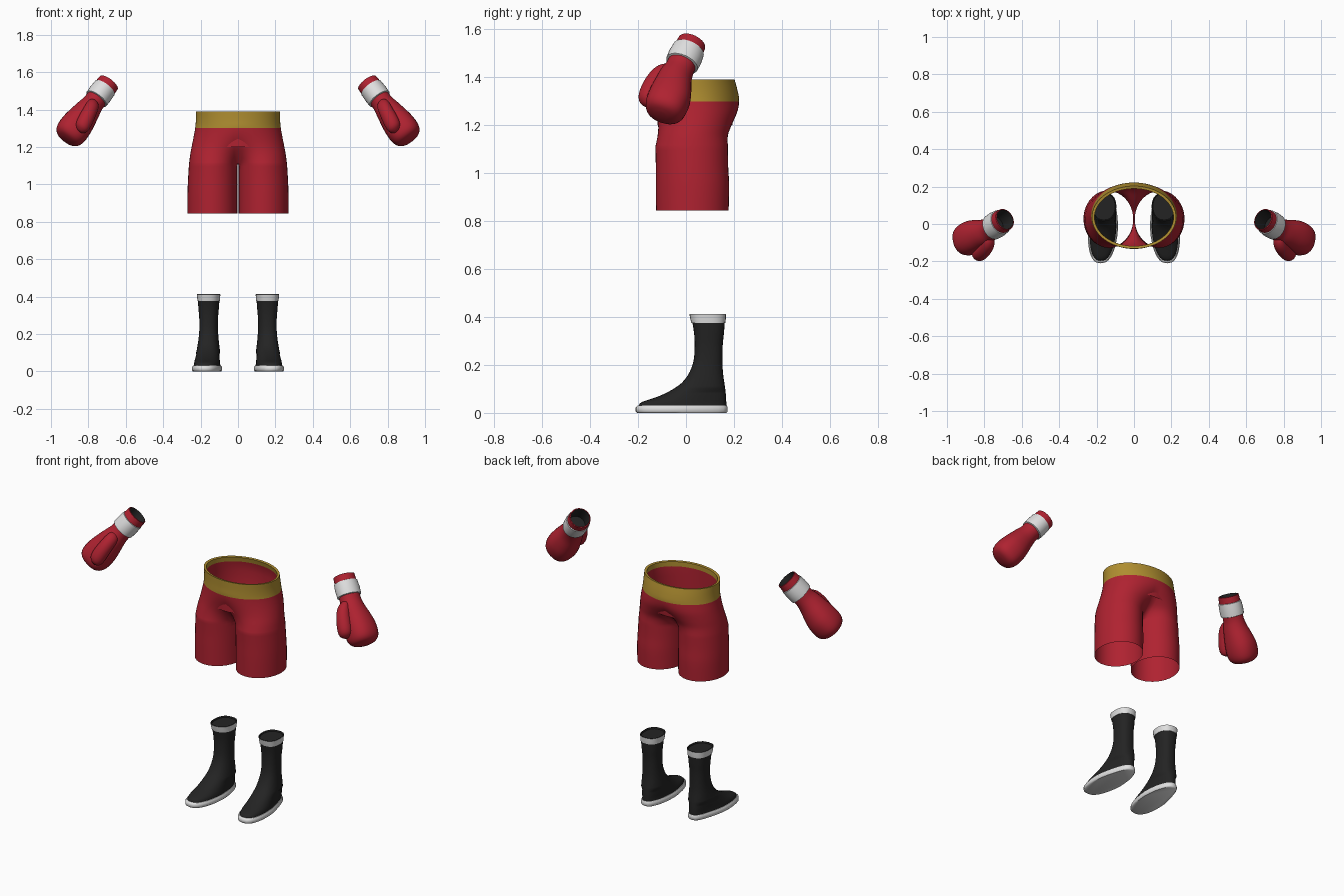
import bpy, bmesh, math
from mathutils import Vector

if "Cube" in bpy.data.objects:
    bpy.data.objects.remove(bpy.data.objects["Cube"])


def material(name, rgb):
    m = bpy.data.materials.new(name)
    m.diffuse_color = (*rgb, 1)
    m.use_nodes = True
    m.node_tree.nodes["Principled BSDF"].inputs["Base Color"].default_value = m.diffuse_color
    return m


RED = material("red", (0.43, 0.016, 0.03))
GOLD = material("gold", (0.43, 0.27, 0.03))
WHITE = material("white", (0.74, 0.74, 0.74))
BLACK = material("black", (0.017, 0.017, 0.017))


def spline(rows, n=3):
    """Smoothly fill in rows of numbers between the given ones."""
    out = []
    for i in range(len(rows) - 1):
        a, b, c, d = (rows[max(i - 1, 0)], rows[i], rows[i + 1],
                      rows[min(i + 2, len(rows) - 1)])
        for k in range(n):
            t = k / n
            out.append([0.5 * (2 * q + (r - p) * t + (2 * p - 5 * q + 4 * r - s) * t * t
                               + (3 * q - p - 3 * r + s) * t ** 3)
                        for p, q, r, s in zip(a, b, c, d)])
    return out + [list(rows[-1])]


def finish(name, bm, mats, angle=50):
    me = bpy.data.meshes.new(name)
    bm.to_mesh(me)
    bm.free()
    ob = bpy.data.objects.new(name, me)
    bpy.context.collection.objects.link(ob)
    for m in mats:
        me.materials.append(m)
    mod = ob.modifiers.new("mirror", 'MIRROR')
    mod.use_clip = True
    mod.merge_threshold = 0.0005
    bpy.ops.object.select_all(action='DESELECT')
    ob.select_set(True)
    bpy.context.view_layer.objects.active = ob
    bpy.ops.object.shade_smooth_by_angle(angle=math.radians(angle))
    return ob


def loft(name, rings, mat, cap_start=True, cap_end=True, angle=50):
    bm = bmesh.new()
    vs = [[bm.verts.new(p) for p in r] for r in rings]
    n = len(vs[0])
    for a, b in zip(vs, vs[1:]):
        for i in range(n):
            j = (i + 1) % n
            bm.faces.new((a[i], a[j], b[j], b[i]))
    if cap_start:
        bm.faces.new(vs[0][::-1])
    if cap_end:
        bm.faces.new(vs[-1])
    bmesh.ops.recalc_face_normals(bm, faces=bm.faces)
    return finish(name, bm, [mat], angle)


def power(v, e):
    return math.copysign(abs(v) ** e, v)


# ---------- shorts: waist shell that splits into two legs ----------
CROTCH = 1.11
M, K = 32, 8  # outer and inner columns of one half


def outer_row(z, a, front, back, w, inset=0.0):
    """Half arc from front centre to back centre; w blends waist into leg."""
    yc, b = (front + back) / 2, (back - front) / 2 - inset
    a -= inset
    pts = []
    for i in range(M + 1):
        s = i / M * 2 - 1
        th, ph = s * math.pi / 2, s * math.radians(163)
        r = a / 2 - 0.002
        wx, wy = a * math.cos(th), yc + b * math.sin(th)
        lx, ly = r + 0.004 + r * math.cos(ph), yc + b * math.sin(ph)
        x, y = wx + (lx - wx) * w, wy + (ly - wy) * w
        if z >= CROTCH - 0.001 and i in (0, M):
            x = 0
        pts.append(Vector((x, y, z)))
    return pts


# height, half width, front, back, leg blend
body = spline([(1.39, 0.225, -0.132, 0.203, 0), (1.345, 0.225, -0.132, 0.215, 0),
               (1.30, 0.229, -0.133, 0.222, 0), (1.25, 0.238, -0.134, 0.222, 0.10),
               (1.20, 0.248, -0.133, 0.207, 0.30), (1.155, 0.256, -0.131, 0.187, 0.62),
               (CROTCH, 0.262, -0.128, 0.175, 1)], 4)
legs = spline([(CROTCH, 0.262, -0.128, 0.175, 1), (1.03, 0.267, -0.126, 0.176, 1),
               (0.95, 0.27, -0.126, 0.18, 1), (0.845, 0.27, -0.125, 0.178, 1)], 4)
lining = [(1.20, 0.248, -0.133, 0.207, 0), (1.30, 0.229, -0.133, 0.222, 0),
          (1.36, 0.225, -0.132, 0.211, 0), (1.388, 0.225, -0.132, 0.203, 0)]
bm = bmesh.new()
rows = [outer_row(*r, inset=0.014) for r in lining] + [outer_row(*r) for r in body + legs[1:]]
grid = [[bm.verts.new(p) for p in r] for r in rows]
for a, b in zip(grid, grid[1:]):
    for i in range(M):
        f = bm.faces.new((a[i], b[i], b[i + 1], a[i + 1]))
        z = f.calc_center_median().z
        inside = a in grid[:3]
        f.material_index = 1 if z > (1.355 if inside else 1.30) else 0
# inner thigh strip closing each leg under the crotch
start = len(lining) + len(body) - 1
inner = []
for k, g in enumerate(grid[start:]):
    r = legs[k]
    yc, b, rx = (r[2] + r[3]) / 2, (r[3] - r[2]) / 2, r[1] / 2 - 0.002
    line = [g[M]]
    for j in range(1, K):
        ph = math.radians(163 + 34 * j / K)
        x = 0 if k == 0 else rx + 0.004 + rx * math.cos(ph)
        line.append(bm.verts.new((x, yc + b * math.sin(ph), r[0])))
    inner.append(line + [g[0]])
for a, b in zip(inner, inner[1:]):
    for j in range(K):
        bm.faces.new((a[j], b[j], b[j + 1], a[j + 1]))
finish("shorts", bm, [RED, GOLD], 70)


# ---------- boots ----------
def foot_ring(z, y0, y1, w, cx=0.157, n=28):
    """Rounded outline whose toe turns slightly outward."""
    pts = []
    for i in range(n):
        t = 2 * math.pi * i / n
        y = (y0 + y1) / 2 + (y1 - y0) / 2 * power(math.sin(t), 0.9)
        turn = 0.07 * max(0.0, 0.09 - y)
        # heel is narrower than the ball of the foot
        heel = 1 - 0.18 * max(0.0, min(1.0, (y + 0.02) / 0.15)) * (z < 0.1)
        pts.append((cx + turn + w / 2 * heel * power(math.cos(t), 0.8), y, z))
    return pts


upper = spline([(0.028, -0.198, 0.168, 0.142), (0.045, -0.185, 0.168, 0.138),
                (0.065, -0.125, 0.167, 0.134), (0.09, -0.07, 0.165, 0.13),
                (0.125, -0.018, 0.16, 0.12), (0.17, 0.015, 0.154, 0.108),
                (0.22, 0.032, 0.152, 0.1), (0.28, 0.036, 0.153, 0.1),
                (0.33, 0.034, 0.158, 0.108), (0.38, 0.026, 0.162, 0.116)], 3)
loft("boot_upper", [foot_ring(*r) for r in upper], BLACK)
loft("boot_sole", [foot_ring(*r) for r in [
    (0.0, -0.203, 0.168, 0.15), (0.006, -0.21, 0.174, 0.16),
    (0.022, -0.21, 0.174, 0.16), (0.031, -0.202, 0.17, 0.148)]], WHITE)
loft("boot_cuff", [foot_ring(*r) for r in [
    (0.376, 0.022, 0.164, 0.12), (0.392, 0.018, 0.166, 0.122), (0.412, 0.014, 0.167, 0.126)]],
    WHITE, cap_end=False)
loft("boot_opening", [foot_ring(*r) for r in [
    (0.412, 0.014, 0.167, 0.126), (0.413, 0.019, 0.162, 0.117), (0.405, 0.022, 0.16, 0.112)]],
    BLACK, cap_start=False)

# ---------- gloves: rings along a slanted arm axis ----------
ORIGIN = Vector((0.69, 0.025, 1.545))
AXIS = Vector((0.23, -0.145, -0.305)).normalized()
FRONT = (Vector((0, -1, 0)) + AXIS * AXIS.y).normalized()
SIDE = AXIS.cross(FRONT)


def arm_ring(t, rs, rf, off=0.0, e=1.0, side=0.0, n=28):
    """Ring at distance t with half sizes sideways and frontward."""
    c = ORIGIN + AXIS * t + FRONT * off + SIDE * side
    return [c + SIDE * rs * power(math.cos(2 * math.pi * i / n), e)
            + FRONT * rf * power(math.sin(2 * math.pi * i / n), e) for i in range(n)]


fist = spline([(0.115, 0.058, 0.06, 0, 1), (0.15, 0.058, 0.062, 0, 1),
               (0.19, 0.066, 0.07, 0, 0.97), (0.24, 0.076, 0.08, -0.008, 0.92),
               (0.29, 0.084, 0.088, -0.014, 0.88), (0.34, 0.086, 0.088, -0.016, 0.86),
               (0.375, 0.078, 0.08, -0.016, 0.86), (0.396, 0.058, 0.06, -0.015, 0.9),
               (0.405, 0.025, 0.026, -0.015, 1)], 3)
loft("glove_fist", [arm_ring(*r) for r in fist], RED, cap_start=False)
thumb = spline([(0.15, 0.01, 0.01, 0.05, 1, 0), (0.162, 0.027, 0.026, 0.055, 1, 0),
                (0.19, 0.036, 0.036, 0.066, 1, 0), (0.24, 0.04, 0.04, 0.077, 1, 0),
                (0.30, 0.042, 0.04, 0.08, 1, 0), (0.335, 0.034, 0.032, 0.078, 1, 0),
                (0.352, 0.012, 0.012, 0.074, 1, 0)], 3)
# thumb leans toward the body's midline as it goes down
lean = 1 if SIDE.x < 0 else -1
loft("glove_thumb", [arm_ring(*r[:5], side=lean * 0.16 * (r[0] - 0.15)) for r in thumb], RED)
loft("glove_band", [arm_ring(*r) for r in [
    (0.038, 0.06, 0.062), (0.04, 0.064, 0.068), (0.08, 0.066, 0.072),
    (0.118, 0.065, 0.07), (0.121, 0.056, 0.058)]], WHITE, False, False)
loft("glove_rim", [arm_ring(*r) for r in [
    (0.0, 0.053, 0.055), (0.002, 0.059, 0.06), (0.04, 0.061, 0.063)]], RED, False, False)
loft("glove_opening", [arm_ring(*r) for r in [
    (0.0, 0.053, 0.055), (0.012, 0.051, 0.053), (0.09, 0.05, 0.052)]], BLACK, False, True)
